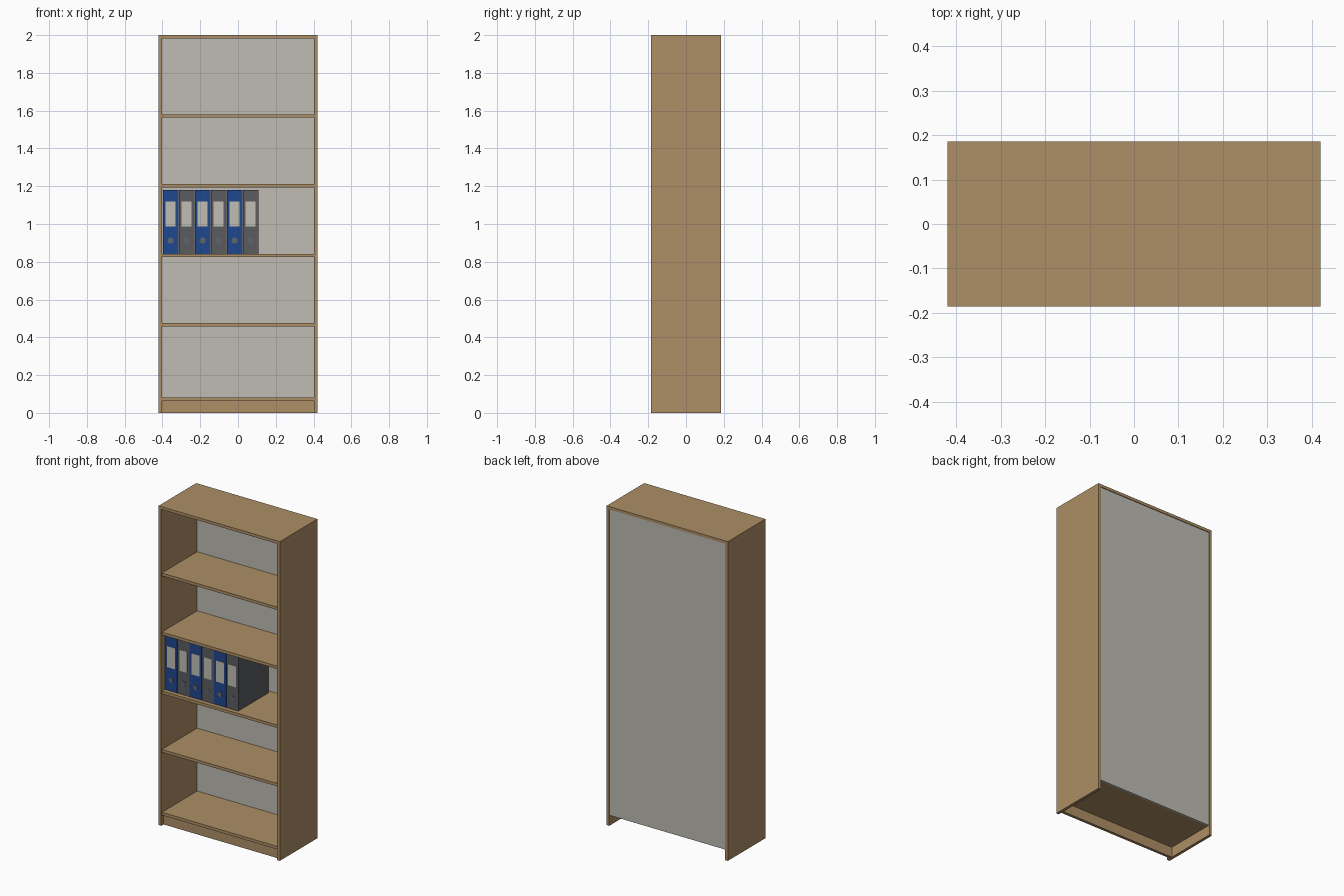
import bpy
from math import pi

default = bpy.data.objects.get("Cube")
if default:
    bpy.data.objects.remove(default, do_unlink=True)


def material(name, rgb):
    """Flat material from 0-255 sRGB values."""
    lin = [((c / 255 + 0.055) / 1.055) ** 2.4 for c in rgb]
    mat = bpy.data.materials.new(name)
    mat.use_nodes = True
    mat.diffuse_color = (*lin, 1)
    mat.node_tree.nodes["Principled BSDF"].inputs["Base Color"].default_value = (*lin, 1)
    return mat


wood = material("oak wood", (173, 143, 102))
board = material("pale backing board", (191, 188, 179))
blue = material("binder blue", (31, 71, 143))
grey = material("binder grey", (91, 92, 97))
paper = material("label paper", (193, 190, 181))
metal = material("finger ring grey", (97, 100, 108))


def box(name, mat, x, y, z):
    """Box spanning the (low, high) pairs on each axis."""
    spans = (x, y, z)
    bpy.ops.mesh.primitive_cube_add(size=1, location=[(a + b) / 2 for a, b in spans])
    ob = bpy.context.object
    ob.name = name
    ob.scale = [b - a for a, b in spans]
    bpy.ops.object.transform_apply(location=False, rotation=False, scale=True)
    ob.data.materials.append(mat)
    return ob


W, D, H = 0.42, 0.186, 2.0   # half width, half depth, height
T = 0.018                    # board thickness
IN = W - T                   # inner half width
BACK = 0.17                  # inner face of the backing

# Carcass
for side, s in (("left", 1), ("right", -1)):
    box(side + "_side_panel", wood, sorted((s * IN, s * W)), (-D, D), (0, H))
box("top_panel", wood, (-IN, IN), (-D, D), (H - T, H))
box("back_panel", board, (-IN, IN), (BACK, D - 0.004), (0.064, H - T))
box("plinth", wood, (-IN, IN), (-0.163, -0.163 + T), (0, 0.064))

# Shelves, from the bottom up
shelf_tops = (0.082, 0.476, 0.842, 1.211, 1.581)
for i, top in enumerate(shelf_tops):
    box(f"shelf_{i + 1}", wood, (-IN, IN), (-D + 0.007, BACK), (top - T, top))

# Row of binders on the middle shelf
PITCH, FRONT = 0.0847, -0.152
base = shelf_tops[2]
for i in range(6):
    cx = -0.399 + PITCH * (i + 0.5)
    half = PITCH / 2 - 0.001
    box(f"binder_{i + 1}", grey if i % 2 else blue,
        (cx - half, cx + half), (FRONT, FRONT + 0.30), (base, base + 0.339))
    box(f"binder_label_{i + 1}", paper,
        (cx - 0.027, cx + 0.027), (FRONT - 0.002, FRONT + 0.001), (base + 0.145, base + 0.277))
    bpy.ops.mesh.primitive_cylinder_add(vertices=24, radius=0.016, depth=0.004,
                                        location=(cx, FRONT, base + 0.07),
                                        rotation=(pi / 2, 0, 0))
    ring = bpy.context.object
    ring.name = f"binder_finger_ring_{i + 1}"
    ring.data.materials.append(metal)
    bpy.ops.object.shade_smooth_by_angle()
